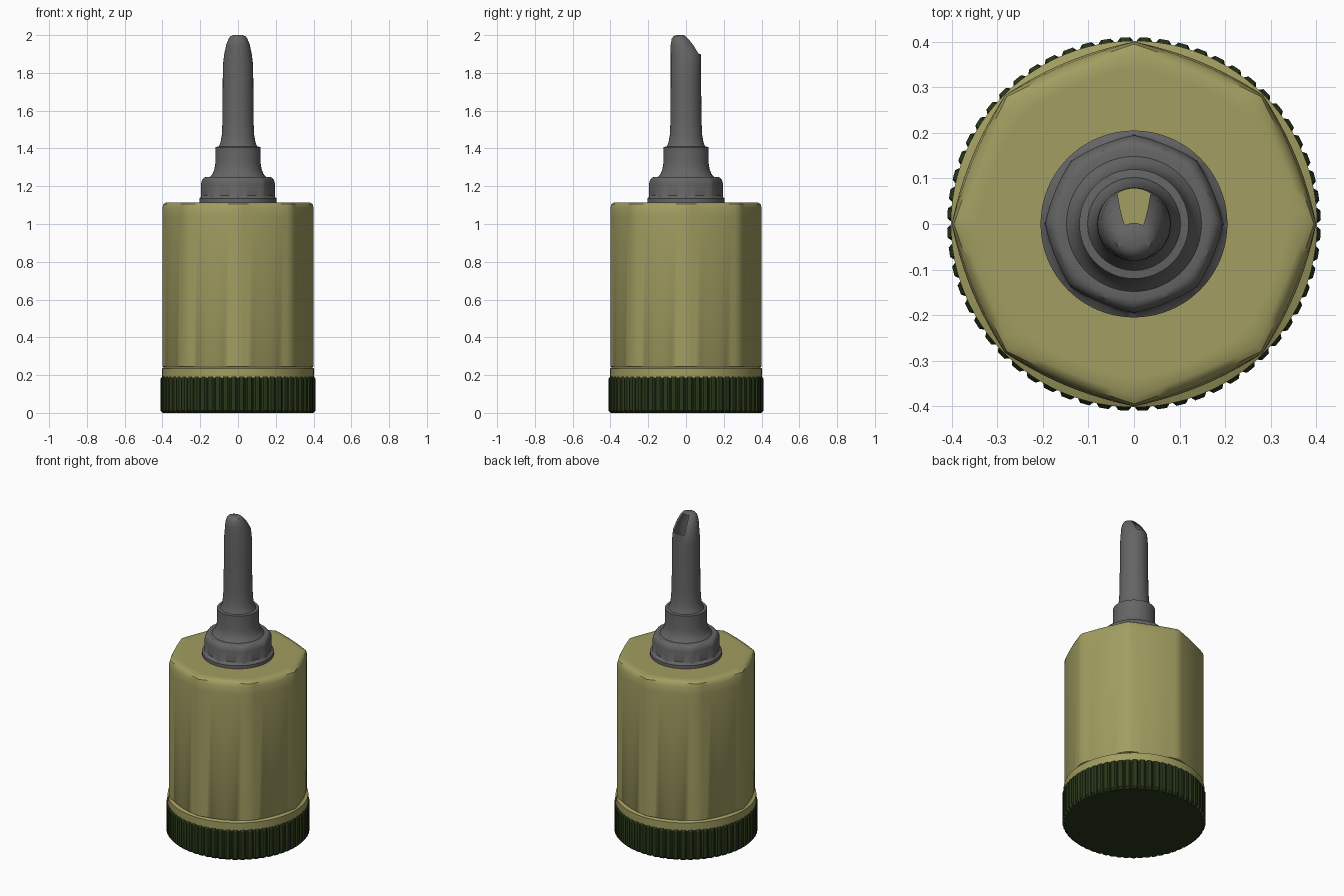
import bpy, bmesh, math

if "Cube" in bpy.data.objects:
    bpy.data.objects.remove(bpy.data.objects["Cube"])


def material(name, rgb):
    m = bpy.data.materials.new(name)
    m.diffuse_color = (*rgb, 1)
    m.use_nodes = True
    m.node_tree.nodes["Principled BSDF"].inputs["Base Color"].default_value = m.diffuse_color
    return m


OLIVE = material("olive", (0.36, 0.34, 0.12))
GREEN = material("dark_green", (0.022, 0.038, 0.010))
GREY = material("dark_grey", (0.13, 0.13, 0.13))


def octagon(a):
    """Radius factor of an octagon with corners on the axes."""
    b = a % (math.pi / 4) - math.pi / 8
    return math.cos(math.pi / 8) / math.cos(b)


def skin(name, rings, mat, cap_bottom=True, cap_top=True, skip=None, angle=35):
    """Bridge a list of rings of points; skip(row, angle) leaves openings."""
    bm = bmesh.new()
    loops = [[bm.verts.new(p) for p in r] for r in rings]
    n = len(loops[0])
    for i in range(len(loops) - 1):
        for j in range(n):
            if skip and skip(i, (j + 0.5) / n * math.tau):
                continue
            k = (j + 1) % n
            bm.faces.new((loops[i][j], loops[i][k], loops[i + 1][k], loops[i + 1][j]))
    if cap_bottom:
        bm.faces.new(loops[0][::-1])
    if cap_top:
        bm.faces.new(loops[-1])
    me = bpy.data.meshes.new(name)
    bm.to_mesh(me)
    bm.free()
    ob = bpy.data.objects.new(name, me)
    bpy.context.collection.objects.link(ob)
    me.materials.append(mat)
    bpy.ops.object.select_all(action='DESELECT')
    ob.select_set(True)
    bpy.context.view_layer.objects.active = ob
    bpy.ops.object.shade_smooth_by_angle(angle=math.radians(angle))
    return ob


def faceted(profile, n=96):
    """Rings from (radius, z, facet weight): 0 is round, 1 is an octagon."""
    return [[((r * (1 - w + w * octagon(a))) * math.cos(a),
              (r * (1 - w + w * octagon(a))) * math.sin(a), z)
             for a in (math.tau * j / n for j in range(n))] for r, z, w in profile]


# ribbed bottom cap: four points per rib
RIBS = 60


def ribbed(r_out, r_in, z):
    pts = []
    for i in range(RIBS):
        for k, r in ((0.0, r_in), (0.2, r_out), (0.7, r_out), (0.9, r_in)):
            a = (i + k) / RIBS * math.tau
            pts.append((r * math.cos(a), r * math.sin(a), z))
    return pts


skin("bottom_cap", [ribbed(0.398, 0.39, 0), ribbed(0.41, 0.40, 0.012),
                    ribbed(0.41, 0.40, 0.18), ribbed(0.402, 0.397, 0.192)], GREEN, angle=25)

# round collar growing into the softly eight-sided body
skin("bottle_body", faceted([
    (0.402, 0.185, 0), (0.402, 0.235, 0), (0.392, 0.242, 0.3), (0.40, 0.246, 0.5),
    (0.40, 1.04, 0.5), (0.40, 1.085, 0.65), (0.395, 1.105, 0.8),
    (0.38, 1.115, 0.85), (0.34, 1.115, 0.4), (0.20, 1.115, 0)]), OLIVE)

# faceted neck nut on a round flange
skin("neck_nut", faceted([
    (0.205, 1.11, 0), (0.205, 1.135, 0), (0.196, 1.142, 0.1), (0.195, 1.15, 0.5),
    (0.195, 1.215, 0.5), (0.19, 1.235, 0.5), (0.178, 1.247, 0.3), (0.165, 1.25, 0),
    (0.148, 1.25, 0), (0.135, 1.265, 0), (0.125, 1.29, 0), (0.12, 1.32, 0),
    (0.12, 1.408, 0), (0.102, 1.41, 0)]), GREY, cap_bottom=False, cap_top=False)


# hollow spout: rows of (z, x radius, front y, back y), leaning forward at the tip
spout = [(1.41, 0.102, -0.102, 0.102), (1.43, 0.093, -0.093, 0.093),
         (1.47, 0.086, -0.086, 0.086), (1.55, 0.082, -0.082, 0.082),
         (1.75, 0.081, -0.081, 0.08), (1.84, 0.08, -0.081, 0.08),
         (1.90, 0.073, -0.081, 0.078), (1.95, 0.062, -0.081, 0.045),
         (1.98, 0.05, -0.076, 0.018), (1.994, 0.04, -0.066, 0.002),
         (2.0, 0.024, -0.052, -0.012)]
N = 48
rings = [[(rx * math.cos(math.tau * j / N),
           (y0 + y1) / 2 + (y1 - y0) / 2 * math.sin(math.tau * j / N), z)
          for j in range(N)] for z, rx, y0, y1 in spout]
skin("spout", rings, GREY, cap_bottom=False,
     skip=lambda i, a: 6 <= i < 9 and abs(a - math.pi / 2) < math.radians(30))
